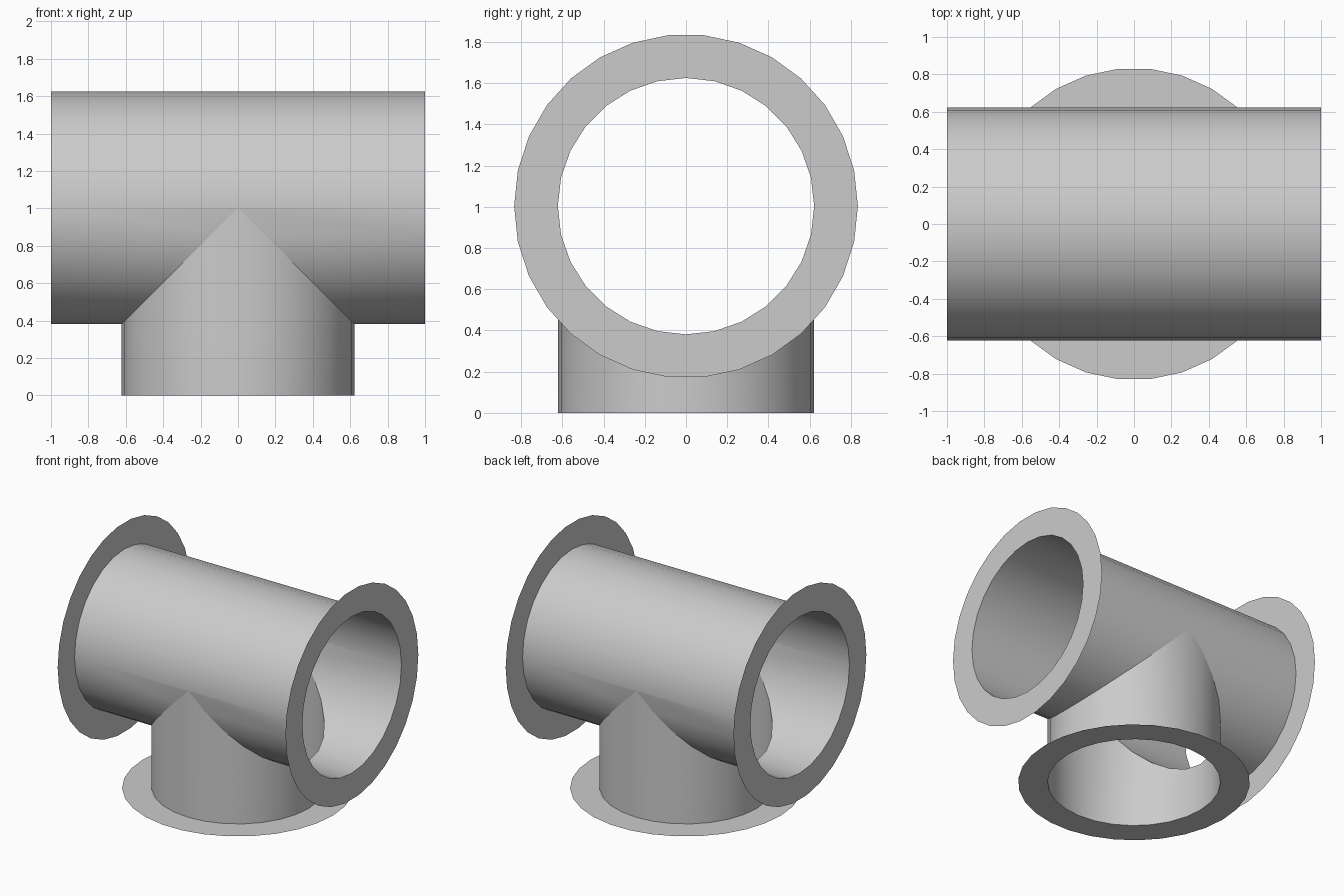
import bpy
import bmesh
from math import sin, cos, pi, radians
from mathutils import Matrix

if "Cube" in bpy.data.objects:
    bpy.data.objects.remove(bpy.data.objects["Cube"])

RADIUS, RIM, AXIS_Z, HALF = 0.622, 0.834, 1.003, 1.0
SIDES, RIM_SIDES = 28, 30

grey = bpy.data.materials.new("plain grey")
grey.use_nodes = True
grey.diffuse_color = (0.6, 0.6, 0.6, 1)
grey.node_tree.nodes["Principled BSDF"].inputs["Base Color"].default_value = (0.6, 0.6, 0.6, 1)


def finish(name, bm, smooth=False):
    bmesh.ops.remove_doubles(bm, verts=bm.verts, dist=0.0001)
    mesh = bpy.data.meshes.new(name)
    bm.to_mesh(mesh)
    bm.free()
    mesh.materials.append(grey)
    obj = bpy.data.objects.new(name, mesh)
    bpy.context.collection.objects.link(obj)
    if smooth:
        bpy.ops.object.select_all(action="DESELECT")
        obj.select_set(True)
        bpy.context.view_layer.objects.active = obj
        bpy.ops.object.shade_smooth_by_angle(angle=radians(30))


def add_face(bm, points):
    # drop repeated corners so that strips can end in a point
    unique = [p for i, p in enumerate(points)
              if all(max(abs(a - b) for a, b in zip(p, q)) > 0.0001 for q in points[:i])]
    if len(unique) > 2:
        bm.faces.new([bm.verts.new(p) for p in unique])


ring = [(RADIUS * cos(2 * pi * i / SIDES), RADIUS * sin(2 * pi * i / SIDES))
        for i in range(SIDES)]
pairs = list(zip(ring, ring[1:] + ring[:1]))

# Main pipe: whole strips above the axis, mitred strips on each side below it
bm = bmesh.new()
for (y0, h0), (y1, h1) in pairs:
    z0, z1 = AXIS_Z + h0, AXIS_Z + h1
    if h0 + h1 > 0:
        add_face(bm, [(-HALF, y0, z0), (HALF, y0, z0), (HALF, y1, z1), (-HALF, y1, z1)])
    else:
        add_face(bm, [(-HALF, y0, z0), (h0, y0, z0), (h1, y1, z1), (-HALF, y1, z1)])
        add_face(bm, [(-h0, y0, z0), (HALF, y0, z0), (HALF, y1, z1), (-h1, y1, z1)])
finish("main_pipe", bm, smooth=True)

# Branch pipe: upper edge follows the mitre of the main pipe
bm = bmesh.new()
for (x0, y0), (x1, y1) in pairs:
    add_face(bm, [(x0, y0, 0), (x1, y1, 0),
                  (x1, y1, AXIS_Z - abs(x1)), (x0, y0, AXIS_Z - abs(x0))])
finish("branch_pipe", bm, smooth=True)


# Flat flanges around the three openings
def flange(name, matrix):
    bm = bmesh.new()
    for radius, sides in ((RADIUS, SIDES), (RIM, RIM_SIDES)):
        bmesh.ops.create_circle(bm, segments=sides, radius=radius)
    # rotate each circle so that a corner lies on the local x axis
    bmesh.ops.rotate(bm, verts=bm.verts, matrix=Matrix.Rotation(pi / 2, 3, "Z"))
    bmesh.ops.triangle_fill(bm, edges=bm.edges, use_beauty=True, normal=(0, 0, 1))
    bmesh.ops.transform(bm, verts=bm.verts, matrix=matrix)
    finish(name, bm)


# local x, y, z become world y, z, x
sideways = Matrix(((0, 0, 1, 0), (1, 0, 0, 0), (0, 1, 0, 0), (0, 0, 0, 1)))
for name, side in (("left_flange", 1), ("right_flange", -1)):
    flange(name, Matrix.Translation((side * HALF, 0, AXIS_Z)) @ sideways)
flange("bottom_flange", Matrix.Rotation(pi, 4, "X"))
